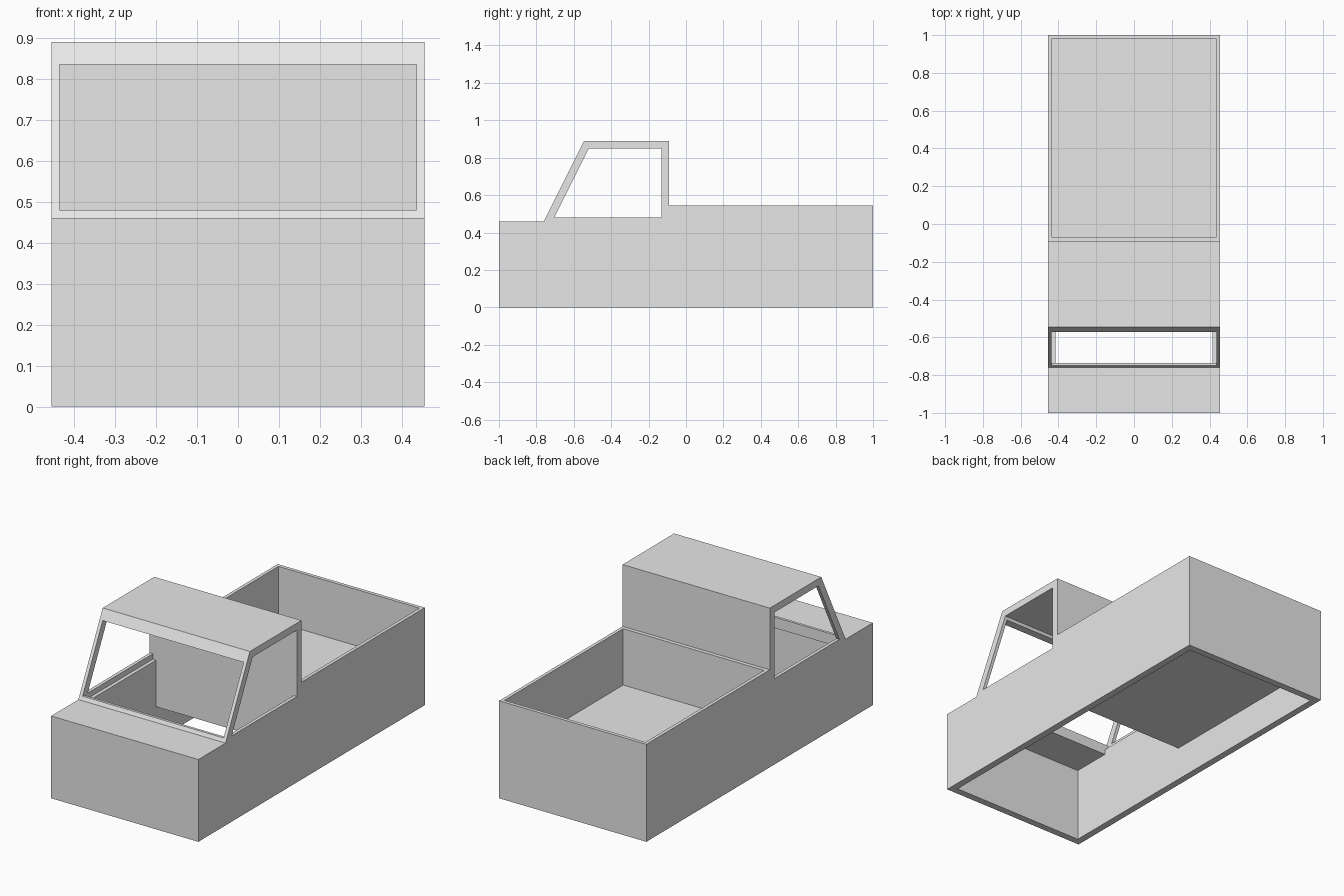
import bpy
import bmesh

cube = bpy.data.objects.get("Cube")
if cube:
    bpy.data.objects.remove(cube, do_unlink=True)

grey = bpy.data.materials.new("body_grey")
grey.use_nodes = True
grey.diffuse_color = (0.8, 0.8, 0.8, 1)
for node in grey.node_tree.nodes:
    if node.type == 'BSDF_PRINCIPLED':
        node.inputs["Base Color"].default_value = grey.diffuse_color


def prism(name, profile, half_width):
    """Extrude a (y, z) side profile symmetrically across x."""
    bm = bmesh.new()
    face = bm.faces.new([bm.verts.new((-half_width, y, z)) for y, z in profile])
    new = bmesh.ops.extrude_face_region(bm, geom=[face])["geom"]
    verts = [v for v in new if isinstance(v, bmesh.types.BMVert)]
    bmesh.ops.translate(bm, verts=verts, vec=(2 * half_width, 0, 0))
    bmesh.ops.recalc_face_normals(bm, faces=bm.faces)
    mesh = bpy.data.meshes.new(name)
    bm.to_mesh(mesh)
    bm.free()
    mesh.materials.append(grey)
    obj = bpy.data.objects.new(name, mesh)
    bpy.context.scene.collection.objects.link(obj)
    return obj


def rect(y0, y1, z0, z1):
    return [(y0, z0), (y1, z0), (y1, z1), (y0, z1)]


def cut(target, profile, half_width):
    """Remove a prism from the target and bake the result."""
    cutter = prism("cutter", profile, half_width)
    cutter.hide_render = True
    mod = target.modifiers.new("cut", 'BOOLEAN')
    mod.operation = 'DIFFERENCE'
    mod.solver = 'EXACT'
    mod.object = cutter
    bpy.context.view_layer.update()
    graph = bpy.context.evaluated_depsgraph_get()
    baked = bpy.data.meshes.new_from_object(target.evaluated_get(graph))
    target.modifiers.clear()
    target.data = baked
    bpy.data.objects.remove(cutter, do_unlink=True)


# Solid pickup silhouette
body = prism("truck_body", [(-1, 0), (1, 0), (1, 0.545), (-0.09, 0.545),
                            (-0.09, 0.89), (-0.545, 0.89),
                            (-0.76, 0.46), (-1, 0.46)], 0.455)

side_window = [(-0.705, 0.48), (-0.52, 0.85), (-0.13, 0.85), (-0.13, 0.48)]

# Open cargo bed
cut(body, rect(-0.068, 0.98, 0.23, 0.7), 0.436)
# Hollow under the bed, and under the hood
cut(body, rect(-0.96, 0.96, -0.1, 0.19), 0.416)
cut(body, rect(-0.96, -0.13, 0.1, 0.42), 0.416)
# Cab floor opening and cab interior
cut(body, rect(-0.735, -0.13, 0.4, 0.46), 0.416)
cut(body, [(-0.735, 0.45), (-0.735, 0.48)] + side_window[:3] + [(-0.13, 0.45)], 0.436)
# Windshield opening
cut(body, rect(-0.9, -0.45, 0.48, 0.835), 0.436)
# Side windows
cut(body, side_window, 0.6)

for poly in body.data.polygons:
    poly.use_smooth = False
